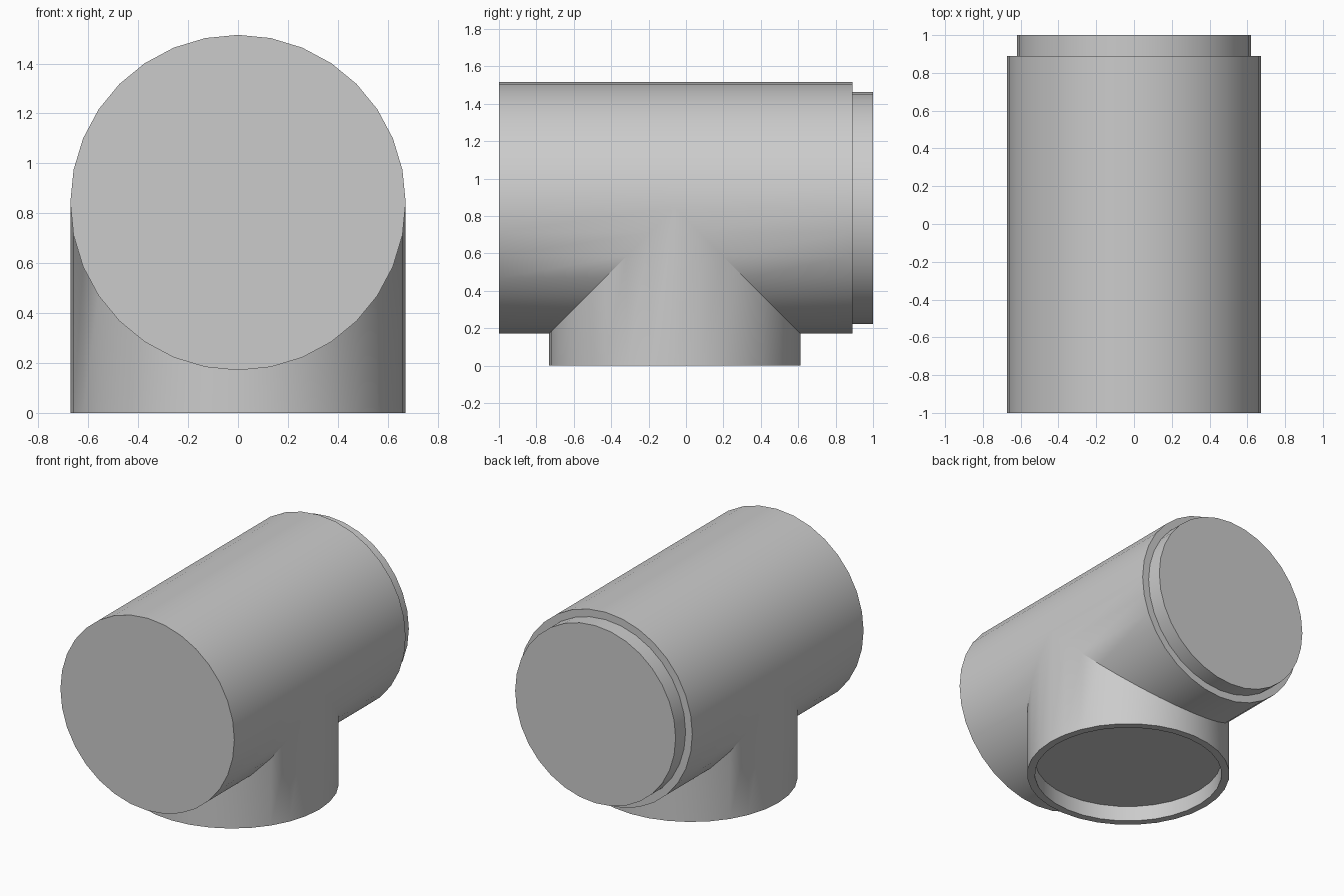
import bpy
import bmesh
from math import cos, sin, pi, radians
from mathutils import Matrix

if "Cube" in bpy.data.objects:
    bpy.data.objects.remove(bpy.data.objects["Cube"], do_unlink=True)

SIDES = 32
R, R_JOINT = 0.672, 0.62        # pipe radius, joint radius
AXIS_Z, BRANCH_Y = 0.843, -0.06
FRONT, SHOULDER, BACK = -1.0, 0.89, 1.0
RECESS = 0.11

grey = bpy.data.materials.new("pipe grey")
grey.use_nodes = True
colour = (0.6, 0.6, 0.6, 1)
grey.diffuse_color = colour
grey.node_tree.nodes["Principled BSDF"].inputs["Base Color"].default_value = colour


def finish(bm, name):
    bmesh.ops.remove_doubles(bm, verts=bm.verts, dist=0.0005)
    bmesh.ops.recalc_face_normals(bm, faces=bm.faces)
    mesh = bpy.data.meshes.new(name)
    bm.to_mesh(mesh)
    bm.free()
    mesh.materials.append(grey)
    ob = bpy.data.objects.new(name, mesh)
    bpy.context.collection.objects.link(ob)
    bpy.ops.object.select_all(action="DESELECT")
    ob.select_set(True)
    bpy.context.view_layer.objects.active = ob
    bpy.ops.object.shade_smooth_by_angle(angle=radians(30))


def ring(radius, place):
    angles = [2 * pi * i / SIDES for i in range(SIDES)]
    return [place(radius * cos(a), radius * sin(a)) for a in angles]


def bridge(bm, a, b, keep=lambda i: True):
    """Join two rings of points with faces, skipping collapsed corners."""
    for i in range(SIDES):
        j = (i + 1) % SIDES
        if not keep(i):
            continue
        corners = []
        for p in (a[i], a[j], b[j], b[i]):
            if all((sum((u - v) ** 2 for u, v in zip(p, q))) > 1e-8 for q in corners):
                corners.append(p)
        if len(corners) > 2:
            bm.faces.new([bm.verts.new(p) for p in corners])


def cap(bm, points):
    bm.faces.new([bm.verts.new(p) for p in points])


# Tee body: run and branch meet along a mitred seam of equal radii
bm = bmesh.new()
front = ring(R, lambda x, h: (x, FRONT, AXIS_Z + h))
back = ring(R, lambda x, h: (x, SHOULDER, AXIS_Z + h))
seam_front = ring(R, lambda x, h: (x, BRANCH_Y + min(h, 0), AXIS_Z + h))
seam_back = ring(R, lambda x, h: (x, BRANCH_Y - min(h, 0), AXIS_Z + h))
bridge(bm, front, seam_front)
bridge(bm, seam_back, back)
cap(bm, front)
cap(bm, back)

# Branch walls drop from the seam to the ground
foot = ring(R, lambda x, y: (x, BRANCH_Y + y, 0))
crown = ring(R, lambda x, y: (x, BRANCH_Y + y, AXIS_Z - abs(y)))
bridge(bm, foot, crown)

# Socket recess in the underside of the branch
lip = ring(R_JOINT, lambda x, y: (x, BRANCH_Y + y, 0))
floor = ring(R_JOINT, lambda x, y: (x, BRANCH_Y + y, RECESS))
bridge(bm, foot, lip)
bridge(bm, lip, floor)
cap(bm, floor)
finish(bm, "tee_body")

# Back spigot, seated slightly inside the run
bm = bmesh.new()
start = SHOULDER - 0.04
bmesh.ops.create_cone(
    bm, cap_ends=True, segments=SIDES, radius1=R_JOINT, radius2=R_JOINT,
    depth=BACK - start,
    matrix=Matrix.Translation((0, (BACK + start) / 2, AXIS_Z)) @ Matrix.Rotation(pi / 2, 4, "X"))
finish(bm, "back_spigot")
